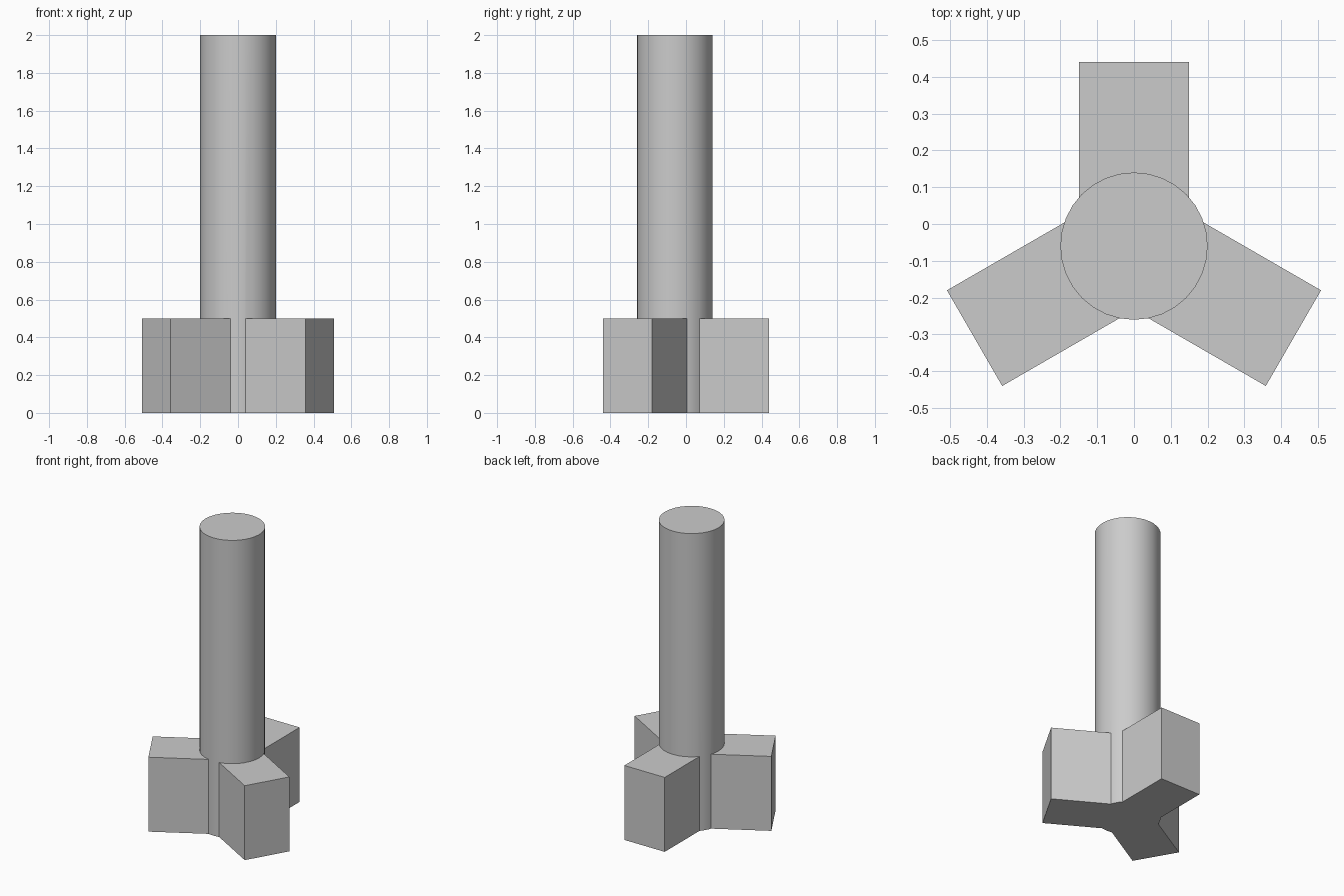
import bpy, math
from mathutils import Matrix

if "Cube" in bpy.data.objects:
    bpy.data.objects.remove(bpy.data.objects["Cube"])

CY = -0.06            # y of the shaft axis
RADIUS, HEIGHT = 0.2, 2.0
INNER, OUTER, WIDTH, ARM_H = 0.11, 0.5, 0.3, 0.5

# Round shaft, full height
bpy.ops.mesh.primitive_cylinder_add(vertices=32, radius=RADIUS, depth=HEIGHT,
                                    location=(0, CY, HEIGHT / 2))
shaft = bpy.context.object
shaft.name = "shaft_with_lobes"


def fuse_arm(angle):
    """Union one block arm, radiating from the shaft axis, into the shaft."""
    bpy.ops.mesh.primitive_cube_add(size=1)
    arm = bpy.context.object
    arm.name = "arm"
    arm.data.transform(Matrix.Translation((0, CY, 0))
                       @ Matrix.Rotation(angle, 4, 'Z')
                       @ Matrix.Translation(((INNER + OUTER) / 2, 0, ARM_H / 2))
                       @ Matrix.Diagonal((OUTER - INNER, WIDTH, ARM_H, 1)))
    mod = shaft.modifiers.new("arm_union", 'BOOLEAN')
    mod.operation, mod.solver, mod.object = 'UNION', 'EXACT', arm
    bpy.context.view_layer.objects.active = shaft
    bpy.ops.object.modifier_apply(modifier=mod.name)
    bpy.data.objects.remove(arm)


# Three arms at 120 degrees around the base
for i in range(3):
    fuse_arm(math.radians(90 + 120 * i))

# Smooth shaft, crisp block edges
bpy.ops.object.select_all(action='DESELECT')
shaft.select_set(True)
bpy.context.view_layer.objects.active = shaft
bpy.ops.object.shade_smooth_by_angle(angle=math.radians(25))
